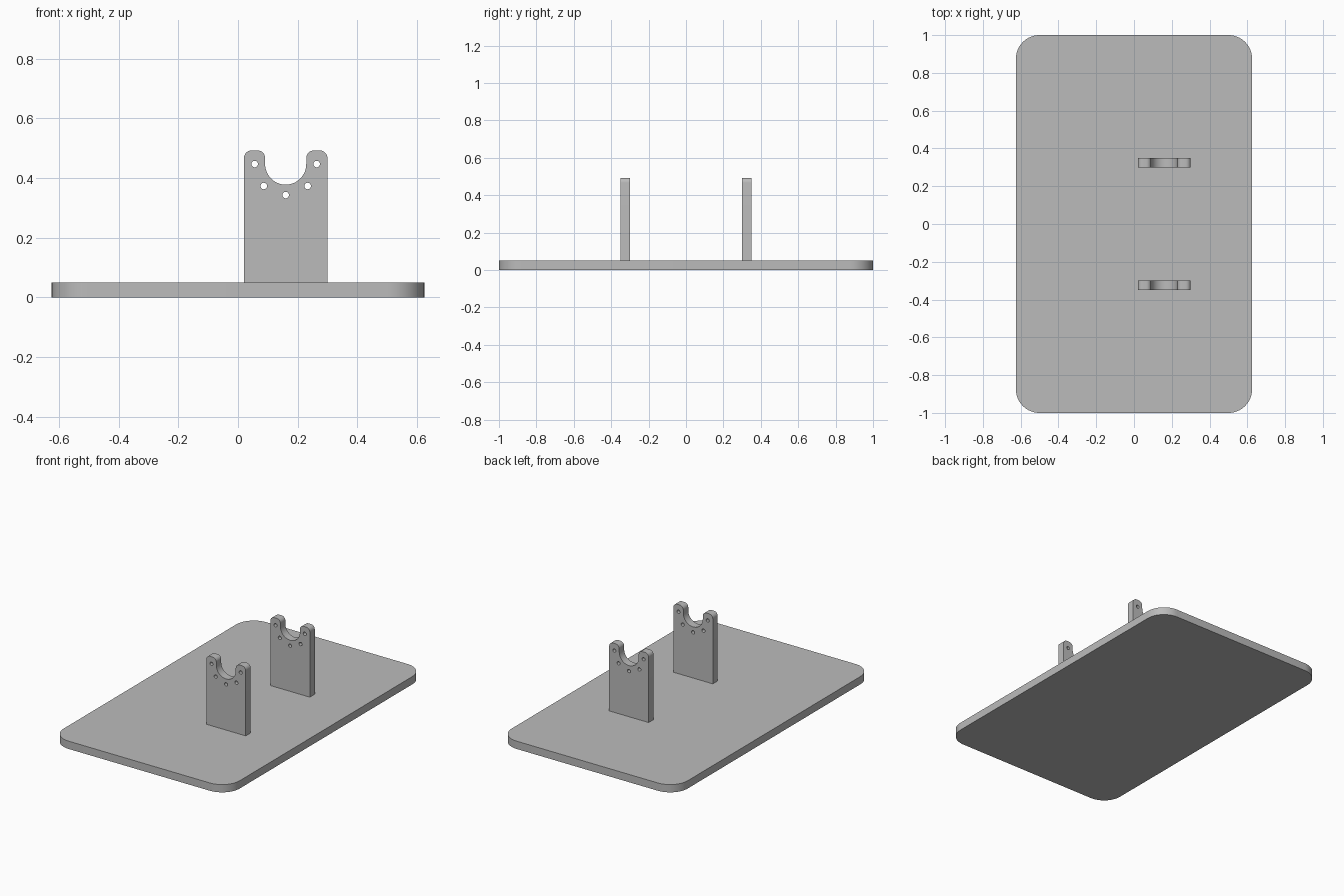
import bpy, bmesh
from math import pi, cos, sin, radians
from mathutils import Matrix

if "Cube" in bpy.data.objects:
    bpy.data.objects.remove(bpy.data.objects["Cube"], do_unlink=True)

grey = bpy.data.materials.new("plain grey")
grey.use_nodes = True
grey.diffuse_color = (0.5, 0.5, 0.5, 1)
grey.node_tree.nodes["Principled BSDF"].inputs["Base Color"].default_value = (0.5, 0.5, 0.5, 1)


def arc(cx, cy, r, start, end, steps):
    """Points along an arc, angles in degrees."""
    angles = [radians(start + (end - start) * i / steps) for i in range(steps + 1)]
    return [(cx + r * cos(a), cy + r * sin(a)) for a in angles]


def plate(name, loops, thickness, matrix):
    """Extrude an outline, with any inner loops as holes, into a solid plate."""
    curve = bpy.data.curves.new(name, 'CURVE')
    curve.dimensions = '2D'
    curve.fill_mode = 'BOTH'
    curve.extrude = thickness / 2
    for loop in loops:
        spline = curve.splines.new('POLY')
        spline.points.add(len(loop) - 1)
        for point, (x, y) in zip(spline.points, loop):
            point.co = (x, y, 0, 1)
        spline.use_cyclic_u = True
    source = bpy.data.objects.new(name + " outline", curve)
    bpy.context.collection.objects.link(source)
    bpy.context.view_layer.update()
    graph = bpy.context.evaluated_depsgraph_get()
    mesh = bpy.data.meshes.new_from_object(source.evaluated_get(graph))
    bpy.data.objects.remove(source, do_unlink=True)

    # Weld caps to walls and place the plate
    bm = bmesh.new()
    bm.from_mesh(mesh)
    bmesh.ops.remove_doubles(bm, verts=bm.verts, dist=0.0001)
    bmesh.ops.recalc_face_normals(bm, faces=bm.faces)
    bm.transform(matrix)
    bm.to_mesh(mesh)
    bm.free()
    mesh.materials.clear()
    mesh.materials.append(grey)

    obj = bpy.data.objects.new(name, mesh)
    bpy.context.collection.objects.link(obj)
    bpy.ops.object.select_all(action='DESELECT')
    obj.select_set(True)
    bpy.context.view_layer.objects.active = obj
    bpy.ops.object.shade_smooth_by_angle(angle=radians(30))
    return obj


# Base board with rounded corners
half_x, half_y, corner, board = 0.625, 1.0, 0.125, 0.05
outline = []
for i, (sx, sy) in enumerate([(1, 1), (-1, 1), (-1, -1), (1, -1)]):
    outline += arc(sx * (half_x - corner), sy * (half_y - corner), corner, 90 * i, 90 * i + 90, 16)
plate("base_board", [outline], board, Matrix.Translation((0, 0, board / 2)))

# Bracket profile: upright with two rounded horns and a U-shaped cradle
centre, half_w, top = 0.16, 0.14, 0.493
cradle_z, cradle_r, fillet = 0.447, 0.069, 0.026
right = [(half_w, board)]
right += arc(half_w - fillet, top - fillet, fillet, 0, 90, 8)
right += arc(cradle_r + fillet, top - fillet, fillet, 90, 180, 8)
right += arc(0, cradle_z, cradle_r, 0, -90, 16)
left = [(-x, z) for x, z in reversed(right[:-1])]
profile = [(centre + x, z) for x, z in right + left]

# Five screw holes on an arc around the cradle
holes = []
for a in range(180, 361, 45):
    (hx, hz), = arc(centre, cradle_z, 0.104, a, a, 1)[:1]
    holes.append(arc(hx, hz, 0.011, 0, 345, 23))

# Front and back brackets
for name, y in (("front_bracket", -0.325), ("back_bracket", 0.325)):
    plate(name, [profile] + holes, 0.05,
          Matrix.Translation((0, y, 0)) @ Matrix.Rotation(pi / 2, 4, 'X'))
